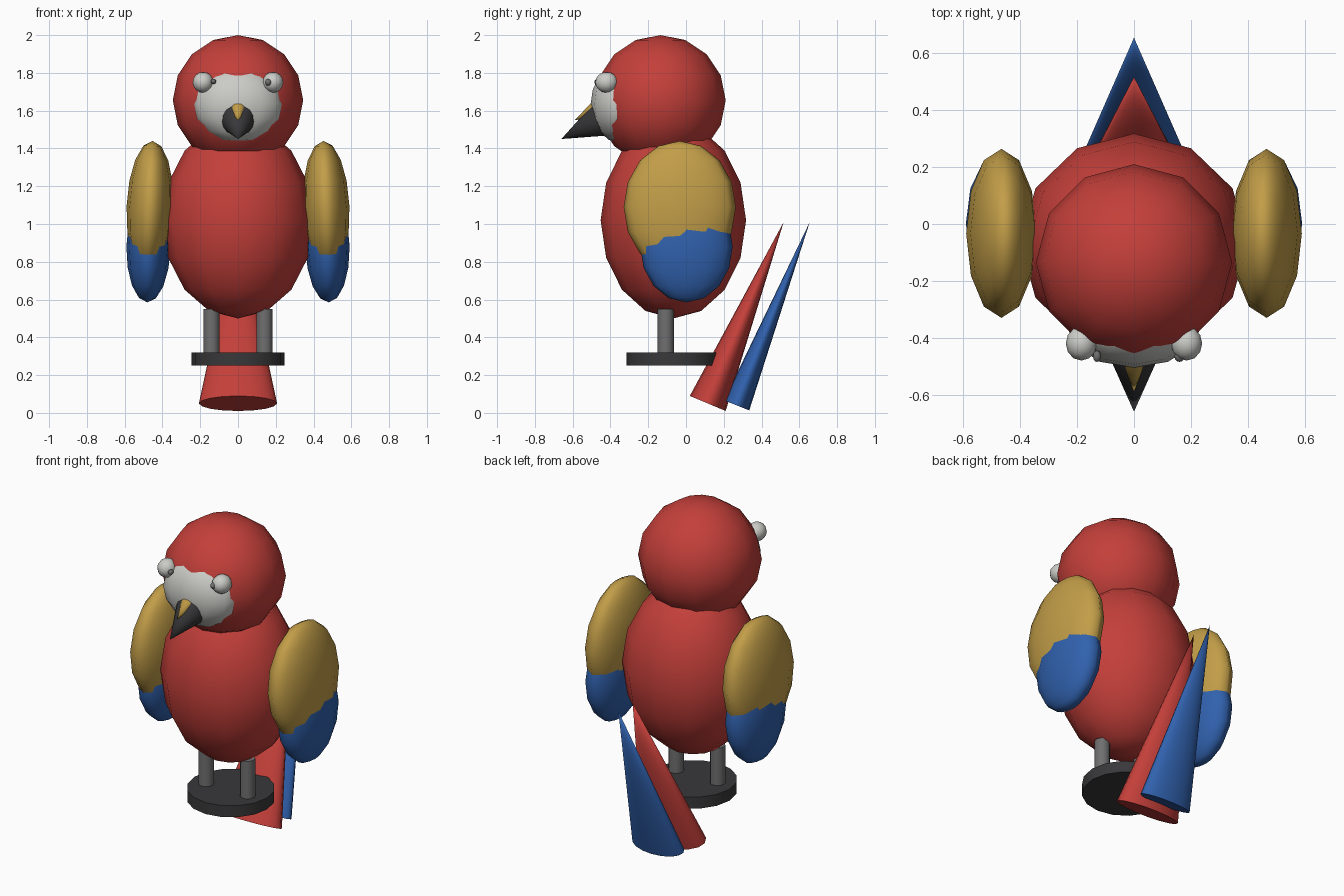
import bpy
from math import atan2, radians
from mathutils import Vector

if "Cube" in bpy.data.objects:
    bpy.data.objects.remove(bpy.data.objects["Cube"])

def mat(name, r, g, b):
    m = bpy.data.materials.new(name)
    m.diffuse_color = (r, g, b, 1)
    m.use_nodes = True
    m.node_tree.nodes["Principled BSDF"].inputs["Base Color"].default_value = m.diffuse_color
    return m

RED = mat("red", 0.55, 0.05, 0.042)
YELLOW = mat("yellow", 0.54, 0.34, 0.065)
BLUE = mat("blue", 0.03, 0.12, 0.42)
BLACK = mat("black", 0.04, 0.04, 0.043)
WHITE = mat("white", 0.6, 0.6, 0.57)
GREY = mat("grey", 0.16, 0.16, 0.16)

def finish(name, material, angle):
    o = bpy.context.object
    o.name = name
    o.data.materials.append(material)
    bpy.ops.object.shade_smooth_by_angle(angle=radians(angle))
    return o

def ball(name, loc, radii, material, tilt=0):
    bpy.ops.mesh.primitive_uv_sphere_add(segments=12, ring_count=8, radius=1,
                                         location=loc, rotation=(0, tilt, 0))
    bpy.context.object.scale = radii
    return finish(name, material, 180)

def spike(name, base, tip, rx, ry, material):
    # cone from base centre to tip, with an oval base
    base, tip = Vector(base), Vector(tip)
    d = tip - base
    bpy.ops.mesh.primitive_cone_add(vertices=16, radius1=1, depth=d.length,
                                    location=(base + tip) / 2,
                                    rotation=(atan2(-d.y, d.z), 0, 0))
    bpy.context.object.scale = (rx, ry, 1)
    return finish(name, material, 50)

def post(name, x, y, z0, z1, r, sides, material):
    bpy.ops.mesh.primitive_cylinder_add(vertices=sides, radius=r, depth=z1 - z0,
                                        location=(x, y, (z0 + z1) / 2))
    return finish(name, material, 50)

# body, head and face
ball("body", (0, -0.067, 1.02), (0.4, 0.385, 0.52), RED)
ball("head", (0, -0.135, 1.655), (0.345, 0.345, 0.345), RED)
ball("face_patch", (0, -0.35, 1.635), (0.24, 0.155, 0.205), WHITE)

# beak
spike("beak", (0, -0.436, 1.56), (0, -0.66, 1.45), 0.1, 0.1, BLACK)
spike("beak_top", (0, -0.46, 1.615), (0, -0.59, 1.55), 0.05, 0.05, YELLOW)

# paired parts
for side, s in (("left", 1), ("right", -1)):
    ball(side + "_eye_patch", (s * 0.185, -0.42, 1.75), (0.055, 0.06, 0.055), WHITE)
    ball(side + "_wing_upper", (s * 0.466, -0.033, 1.09), (0.124, 0.297, 0.35), YELLOW, -s * 0.04)
    ball(side + "_wing_lower", (s * 0.474, 0.002, 0.88), (0.117, 0.245, 0.295), BLUE, -s * 0.02)
    post(side + "_leg", s * 0.14, -0.107, 0.29, 0.55, 0.043, 12, GREY)
ball("left_eye", (0.16, -0.465, 1.75), (0.018, 0.02, 0.018), GREY)
ball("right_eye", (-0.13, -0.465, 1.755), (0.014, 0.02, 0.014), GREY)

# perch disc
post("perch", 0, -0.07, 0.25, 0.32, 0.245, 16, BLACK)

# tail feathers
spike("tail_front", (0, 0.115, 0.05), (0, 0.517, 1.01), 0.207, 0.103, RED)
spike("tail_back", (0, 0.268, 0.04), (0, 0.655, 1.01), 0.17, 0.072, BLUE)
